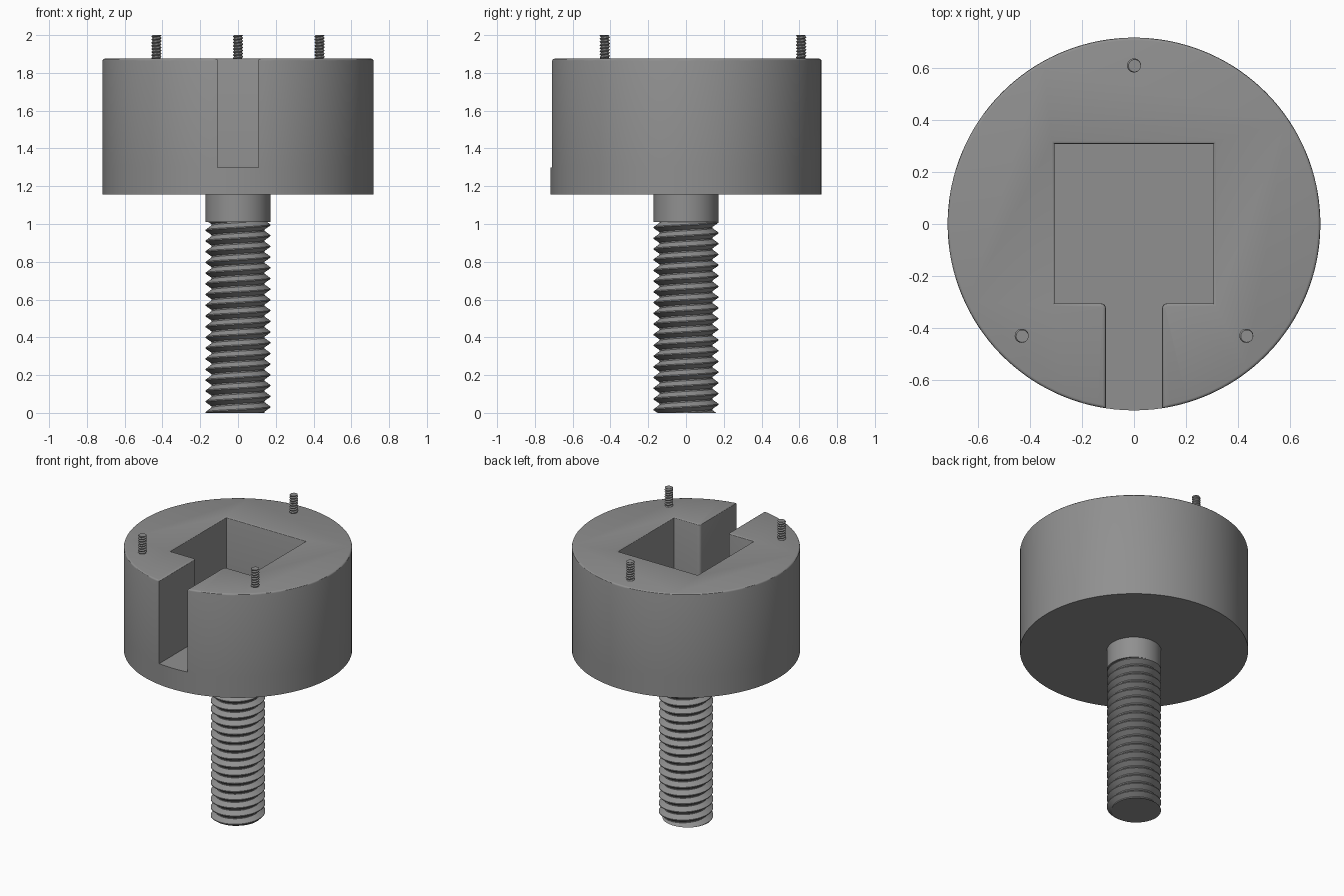
import bpy, bmesh, math

if "Cube" in bpy.data.objects:
    bpy.data.objects.remove(bpy.data.objects["Cube"])

metal = bpy.data.materials.new("grey_metal")
metal.diffuse_color = (0.28, 0.28, 0.28, 1)
metal.use_nodes = True
metal.node_tree.nodes["Principled BSDF"].inputs["Base Color"].default_value = metal.diffuse_color


def finish(name, bm):
    bmesh.ops.recalc_face_normals(bm, faces=bm.faces)
    mesh = bpy.data.meshes.new(name)
    bm.to_mesh(mesh)
    bm.free()
    ob = bpy.data.objects.new(name, mesh)
    bpy.context.collection.objects.link(ob)
    mesh.materials.append(metal)
    bpy.context.view_layer.objects.active = ob
    ob.select_set(True)
    bpy.ops.object.shade_smooth_by_angle(angle=math.radians(30))
    ob.select_set(False)
    return ob


def threaded_rod(name, x, y, z0, z1, crest, root, pitch, sides):
    """Helical thread: one zigzag column per side, trimmed flat at both ends."""
    steps = [(0, root), (0.12, root), (0.5, crest), (0.6, crest), (1, root)]

    def radius(phase):
        phase %= 1
        for (a, ra), (b, rb) in zip(steps, steps[1:]):
            if phase <= b:
                return ra + (rb - ra) * (phase - a) / (b - a)

    bm = bmesh.new()
    turns = math.ceil((z1 - z0) / pitch) + 1
    columns = []
    for i in range(sides):
        turn = i / sides
        angle = math.tau * turn
        column = []
        for k in range(-2, turns + 1):
            for part, r in steps[:4]:
                z = z0 + (k + part + turn) * pitch
                if not z0 < z < z1:
                    z = min(max(z, z0), z1)
                    r = radius((z - z0) / pitch - turn)
                column.append(bm.verts.new((x + r * math.cos(angle), y + r * math.sin(angle), z)))
        columns.append(column)
    for i in range(sides):
        a, b = columns[i], columns[(i + 1) % sides]
        # the last column joins the first one turn further up
        shift = 4 if i == sides - 1 else 0
        for j in range(len(a) - 1 - shift):
            bm.faces.new((a[j], b[j + shift], b[j + shift + 1], a[j + 1]))
    bmesh.ops.remove_doubles(bm, verts=bm.verts, dist=1e-5)
    bmesh.ops.dissolve_degenerate(bm, edges=bm.edges, dist=1e-5)
    loose = [v for v in bm.verts if not v.link_faces]
    bmesh.ops.delete(bm, geom=loose, context='VERTS')
    bmesh.ops.holes_fill(bm, edges=[e for e in bm.edges if e.is_boundary], sides=0)
    return finish(name, bm)


# Round head with a square pocket opening through a slot at the front
R, BOTTOM, FLOOR, TOP = 0.717, 1.155, 1.30, 1.875
SLOT, POCKET, FILLET, SIDES = 0.108, 0.305, 0.02, 128
half = math.asin(SLOT / R)


def arc(start, end, n, r=R, cx=0, cy=0):
    return [(cx + r * math.cos(start + (end - start) * i / n),
             cy + r * math.sin(start + (end - start) * i / n)) for i in range(n + 1)]


rim = arc(-math.pi / 2 + half, 1.5 * math.pi - half, SIDES)
lip = arc(-math.pi / 2 - half, -math.pi / 2 + half, 6)[1:-1]
right = arc(math.pi, math.pi / 2, 5, FILLET, SLOT + FILLET, -POCKET - FILLET)
right += [(POCKET, -POCKET), (POCKET, POCKET + 0.003)]
cavity = [(-px, py) for px, py in right] + right[::-1]

bm = bmesh.new()


def ring(points, z):
    return [bm.verts.new((px, py, z)) for px, py in points]


def walls(low, high, closed):
    for i in range(len(low) if closed else len(low) - 1):
        j = (i + 1) % len(low)
        bm.faces.new((low[i], low[j], high[j], high[i]))


base = ring(rim + lip, BOTTOM)
rim_low, lip_low, cav_low = ring(rim, FLOOR), ring(lip, FLOOR), ring(cavity, FLOOR)
upper_low = rim_low + cav_low
upper_high = ring(rim + cavity, TOP)
walls(base, rim_low + lip_low, True)
walls(upper_low, upper_high, True)
bm.faces.new(base[::-1])
bm.faces.new(upper_high)
bm.faces.new([rim_low[-1]] + lip_low + [rim_low[0]] + cav_low[::-1])
bmesh.ops.recalc_face_normals(bm, faces=bm.faces)
# Softened top edge
top_edges = [e for e in bm.edges if all(abs(v.co.z - TOP) < 1e-6 for v in e.verts)]
bmesh.ops.bevel(bm, geom=top_edges, offset=0.011, segments=3, profile=0.5, affect='EDGES')
finish("head", bm)

# Plain neck under the head
bm = bmesh.new()
bmesh.ops.create_cone(bm, cap_ends=True, segments=64, radius1=0.171, radius2=0.171, depth=0.149)
bmesh.ops.translate(bm, verts=bm.verts, vec=(0, 0, 1.0845))
finish("neck", bm)

# Main threaded shaft and three small set screws
threaded_rod("threaded_shaft", 0, 0, 0, 1.012, 0.171, 0.140, 0.0567, 64)
for label, px, py in (("back", 0, 0.61), ("left", -0.432, -0.43), ("right", 0.432, -0.43)):
    threaded_rod("set_screw_" + label, px, py, 1.86, 2.0, 0.027, 0.021, 0.0165, 24)
